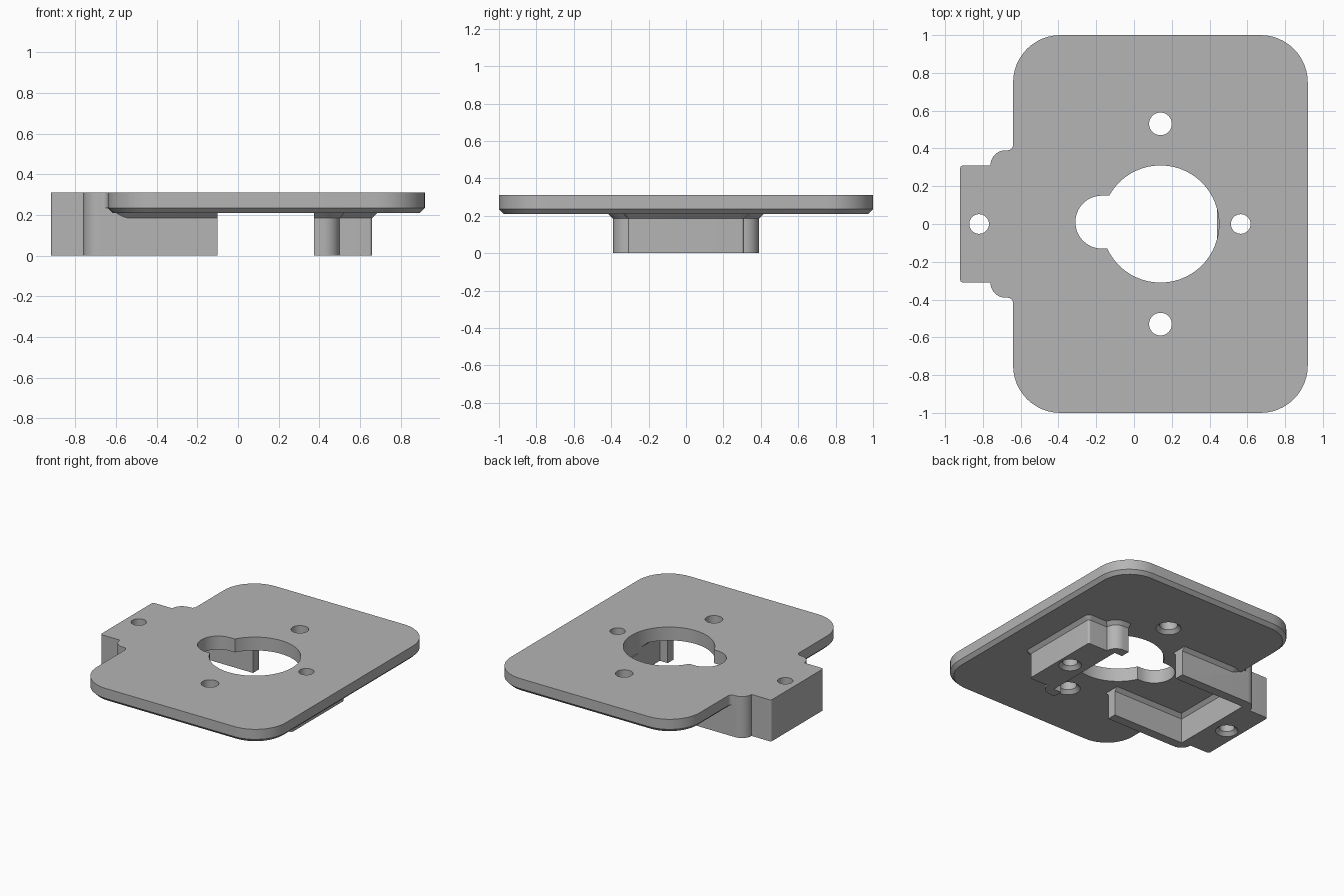
import bpy, math

cube = bpy.data.objects.get("Cube")
if cube:
    bpy.data.objects.remove(cube, do_unlink=True)

grey = bpy.data.materials.new("plain grey")
grey.use_nodes = True
COLOUR = (0.46, 0.46, 0.46, 1)
grey.diffuse_color = COLOUR
grey.node_tree.nodes["Principled BSDF"].inputs["Base Color"].default_value = COLOUR


def rounded(x0, x1, y0, y1, r, grow=0.0, steps=12):
    """Outline of a rectangle with round corners, optionally grown outward."""
    x0, x1, y0, y1, r = x0 - grow, x1 + grow, y0 - grow, y1 + grow, r + grow
    if r <= 0:
        return [(x0, y0), (x1, y0), (x1, y1), (x0, y1)]
    corners = [(x1 - r, y1 - r), (x0 + r, y1 - r), (x0 + r, y0 + r), (x1 - r, y0 + r)]
    return [(cx + r * math.cos(a), cy + r * math.sin(a))
            for q, (cx, cy) in enumerate(corners)
            for a in [(q + i / steps) * math.pi / 2 for i in range(steps + 1)]]


def circle(x, y, r, n=64):
    return [(x + r * math.cos(i * math.tau / n), y + r * math.sin(i * math.tau / n))
            for i in range(n)]


def loft(name, *layers):
    """Closed solid through stacked outlines, each given as (z, points)."""
    n = len(layers[0][1])
    verts = [(x, y, z) for z, pts in layers for x, y in pts]
    faces = [list(range(n))[::-1], [len(verts) - n + i for i in range(n)]]
    for k in range(len(layers) - 1):
        for i in range(n):
            a, b = k * n + i, k * n + (i + 1) % n
            faces.append([a, b, b + n, a + n])
    mesh = bpy.data.meshes.new(name)
    mesh.from_pydata(verts, [], faces)
    mesh.materials.append(grey)
    obj = bpy.data.objects.new(name, mesh)
    bpy.context.collection.objects.link(obj)
    return obj


def combine(target, operation, *others):
    for other in others:
        mod = target.modifiers.new("combine", 'BOOLEAN')
        mod.operation, mod.solver, mod.object = operation, 'EXACT', other
        bpy.context.view_layer.objects.active = target
        bpy.ops.object.modifier_apply(modifier=mod.name)
        bpy.data.objects.remove(other, do_unlink=True)


def prism(name, pts, z0, z1):
    return loft(name, (z0, pts), (z1, pts))


BASE, TOP, EDGE = 0.21, 0.31, 0.025

# Walled housing under the plate, with flares where it meets the plate
housing = prism("housing", rounded(-0.76, 0.5, -0.39, 0.39, 0.08), 0, 0.22)
right_tab = rounded(0.4, 0.66, -0.31, 0.31, 0.015)
combine(housing, 'UNION', prism("tab", right_tab, 0, 0.22))
for area in [(-0.61, 0.5, -0.39, 0.39, 0.08), (0.4, 0.66, -0.31, 0.31, 0.015)]:
    combine(housing, 'UNION', loft("flare", (0.185, rounded(*area)),
                                   (BASE + 0.005, rounded(*area, grow=EDGE + 0.005)),
                                   (0.225, rounded(*area, grow=EDGE + 0.005))))

# Hollow inside and the gap between the two halves
inside = (-0.69, 0.44, -0.32, 0.32, 0)
shrunk = rounded(-0.665, 0.415, -0.295, 0.295, 0)
combine(housing, 'DIFFERENCE',
        loft("cavity", (-0.1, rounded(*inside)), (0.185, rounded(*inside)),
             (BASE, shrunk), (0.4, shrunk)),
        prism("gap", rounded(-0.1, 0.375, -0.8, 0.8, 0), -0.2, 0.5))

# Main plate with a chamfered lower edge
area = (-0.64, 0.92, -1, 1, 0.25)
plate = loft("mounting_plate", (BASE, rounded(*area, grow=-EDGE)),
             (BASE + EDGE, rounded(*area)), (TOP, rounded(*area)))

# Neck, end tab and small concave fillets beside the neck
combine(plate, 'UNION',
        prism("neck", rounded(-0.76, -0.45, -0.39, 0.39, 0.08), BASE, TOP),
        housing,
        prism("end_tab", rounded(-0.92, -0.72, -0.31, 0.31, 0.015), 0, TOP))
for side in (1, -1):
    arc = [(-0.67 + 0.03 * math.sin(a), 0.42 - 0.03 * math.cos(a))
           for a in [i * math.pi / 12 for i in range(7)]]
    pts = [(x, y * side) for x, y in arc + [(-0.6, 0.42), (-0.6, 0.38), (-0.67, 0.38)]]
    # Keep the outline running anticlockwise on both sides
    pts = pts[::-1] if side == 1 else pts
    combine(plate, 'UNION', prism("fillet", pts, BASE + EDGE, TOP))

# Keyhole opening
combine(plate, 'DIFFERENCE',
        prism("round_opening", circle(0.14, 0, 0.31, 96), 0.15, 0.5),
        prism("slot_opening", rounded(-0.31, 0.2, -0.13, 0.15, 0.139), 0.15, 0.5))

# Screw holes, chamfered underneath
for x, y, r, z in [(-0.82, 0, 0.052, 0), (0.565, 0, 0.052, 0),
                   (0.14, 0.53, 0.06, BASE), (0.14, -0.53, 0.06, BASE)]:
    wide, narrow = circle(x, y, r + 0.025, 40), circle(x, y, r, 40)
    combine(plate, 'DIFFERENCE', loft("screw_hole", (z - 0.05, wide), (z, wide),
                                      (z + 0.025, narrow), (0.5, narrow)))

bpy.ops.object.select_all(action='DESELECT')
plate.select_set(True)
bpy.context.view_layer.objects.active = plate
bpy.ops.object.shade_smooth_by_angle(angle=math.radians(25))
